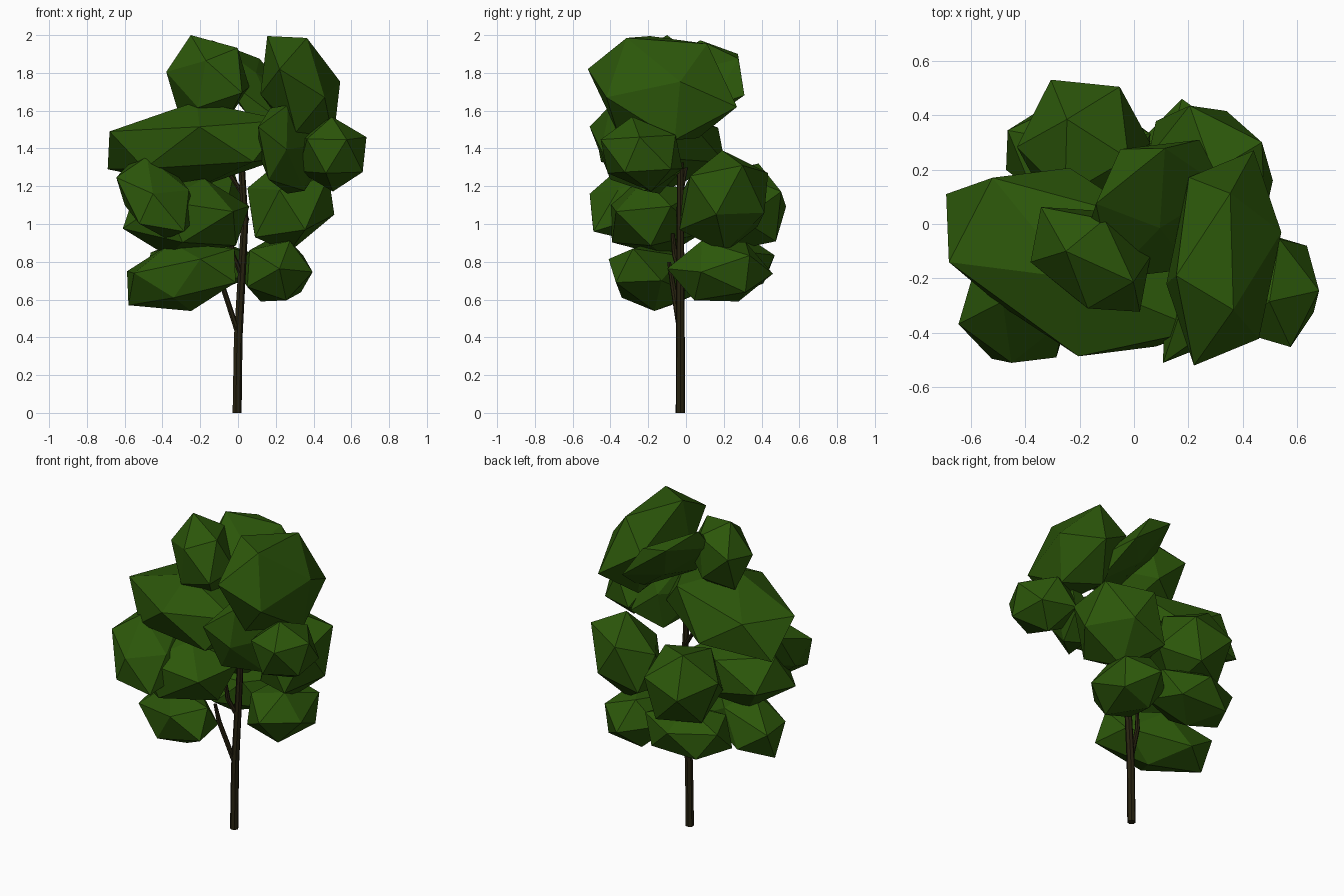
import bpy, bmesh, math, random
from mathutils import Vector, Euler

cube = bpy.data.objects.get("Cube")
if cube:
    bpy.data.objects.remove(cube, do_unlink=True)

GOLDEN = (1 + math.sqrt(5)) / 2


def make_material(name, rgb):
    mat = bpy.data.materials.new(name)
    mat.use_nodes = True
    mat.diffuse_color = (*rgb, 1)
    bsdf = mat.node_tree.nodes["Principled BSDF"]
    bsdf.inputs["Base Color"].default_value = (*rgb, 1)
    bsdf.inputs["Roughness"].default_value = 0.9
    return mat


leaf_green = make_material("leaf_green", (0.025, 0.095, 0.003))
bark_brown = make_material("bark_brown", (0.02, 0.016, 0.005))


def add_object(name, bm, mat):
    bmesh.ops.recalc_face_normals(bm, faces=bm.faces)
    mesh = bpy.data.meshes.new(name)
    bm.to_mesh(mesh)
    bm.free()
    mesh.materials.append(mat)
    obj = bpy.data.objects.new(name, mesh)
    bpy.context.collection.objects.link(obj)


def limb(name, path, sides=7):
    """Tapered faceted tube; path holds (x, y, z, radius)."""
    bm = bmesh.new()
    rings = []
    for x, y, z, r in path:
        angles = [math.tau * i / sides for i in range(sides)]
        rings.append([bm.verts.new((x + r * math.cos(a), y + r * math.sin(a), z))
                      for a in angles])
    for low, high in zip(rings, rings[1:]):
        for i in range(sides):
            j = (i + 1) % sides
            bm.faces.new((low[i], low[j], high[j], high[i]))
    bm.faces.new(rings[0])
    bm.faces.new(rings[-1])
    add_object(name, bm, bark_brown)


def round_clump(name, xs, ys, zs, seed):
    """Randomly turned icosahedron stretched to fill the given extents."""
    rng = random.Random(seed)
    bm = bmesh.new()
    bmesh.ops.create_icosphere(bm, subdivisions=1, radius=1)
    turn = Euler([rng.uniform(0, math.tau) for _ in range(3)]).to_matrix()
    for v in bm.verts:
        v.co = turn @ v.co
    for axis, (low, high) in enumerate((xs, ys, zs)):
        reach = max(v.co[axis] for v in bm.verts)
        for v in bm.verts:
            v.co[axis] = (low + high + v.co[axis] / reach * (high - low)) / 2
    add_object(name, bm, leaf_green)


def skewed_clump(name, centre, a, b, c):
    """Skewed icosahedron given by its centre and the corners of one face."""
    centre, a, b, c = map(Vector, (centre, a, b, c))
    spokes = [a, b, c, (a + b) / GOLDEN - c, (b + c) / GOLDEN - a, (a + c) / GOLDEN - b]
    bm = bmesh.new()
    for spoke in spokes:
        bm.verts.new(centre + spoke)
        bm.verts.new(centre - spoke)
    bmesh.ops.convex_hull(bm, input=bm.verts)
    add_object(name, bm, leaf_green)


# Trunk and branches
limb("trunk", [(-0.006, -0.03, 0, 0.025), (0, -0.03, 0.4, 0.024),
               (0.02, -0.03, 0.75, 0.022), (0.035, -0.03, 1.02, 0.02),
               (0.02, -0.03, 1.28, 0.018), (0.03, -0.02, 1.5, 0.01)])
limb("left_low_branch", [(0, -0.03, 0.42, 0.016), (-0.085, -0.07, 0.68, 0.015),
                         (-0.1, -0.09, 0.8, 0.01)])
limb("small_branch", [(0.018, -0.03, 0.73, 0.016), (-0.03, -0.06, 0.84, 0.015),
                      (-0.04, -0.07, 0.95, 0.01)])
limb("upper_branch", [(0.03, -0.03, 1.15, 0.015), (-0.08, 0, 1.32, 0.013),
                      (-0.2, -0.02, 1.45, 0.008)])

# Crown clumps
skewed_clump("crown_right", (0.33, -0.125, 1.72),
             (-0.11, -0.395, 0.1), (-0.175, -0.065, 0.275), (0.035, -0.19, 0.265))
skewed_clump("crown_left", (-0.16, -0.13, 1.765),
             (-0.22, -0.01, 0.04), (-0.09, 0.03, 0.235), (-0.01, -0.18, 0.1))
skewed_clump("crown_back", (0.08, 0.055, 1.73),
             (-0.13, 0.22, 0.17), (-0.25, -0.075, 0.11), (-0.015, 0.07, -0.07))

# Middle clumps
skewed_clump("middle_wide", (-0.22, -0.14, 1.42),
             (-0.47, 0.25, -0.13), (-0.46, 0, 0.07), (-0.3, 0.31, 0.09))
skewed_clump("middle_right", (0.262, -0.27, 1.395),
             (-0.005, -0.18, 0), (-0.155, -0.24, 0.12), (-0.1, -0.13, -0.16))
skewed_clump("far_right", (0.5, -0.235, 1.37),
             (0.18, -0.01, 0.09), (0.16, -0.09, -0.095), (0.135, 0.155, -0.08))
skewed_clump("front_left", (-0.43, -0.31, 1.14),
             (-0.02, -0.2, 0.02), (0.145, -0.18, -0.18), (0.17, -0.05, 0.04))
skewed_clump("back_right", (0.28, 0.2, 1.12),
             (0.23, -0.04, -0.07), (0.06, 0.215, -0.06), (0.19, 0.1, 0.19))
round_clump("inner_left", (-0.61, 0.06), (-0.41, 0.08), (0.83, 1.24), 8)
round_clump("back_left", (-0.43, 0.06), (0.05, 0.53), (0.85, 1.32), 9)

# Low clumps
skewed_clump("low_front_left", (-0.3, -0.18, 0.72),
             (-0.28, 0.1, -0.15), (-0.25, -0.05, 0.02), (-0.04, -0.16, -0.11))
round_clump("low_back_left", (-0.47, 0.06), (0.06, 0.47), (0.61, 0.95), 12)
round_clump("low_right", (0, 0.395), (-0.1, 0.46), (0.59, 0.91), 13)
